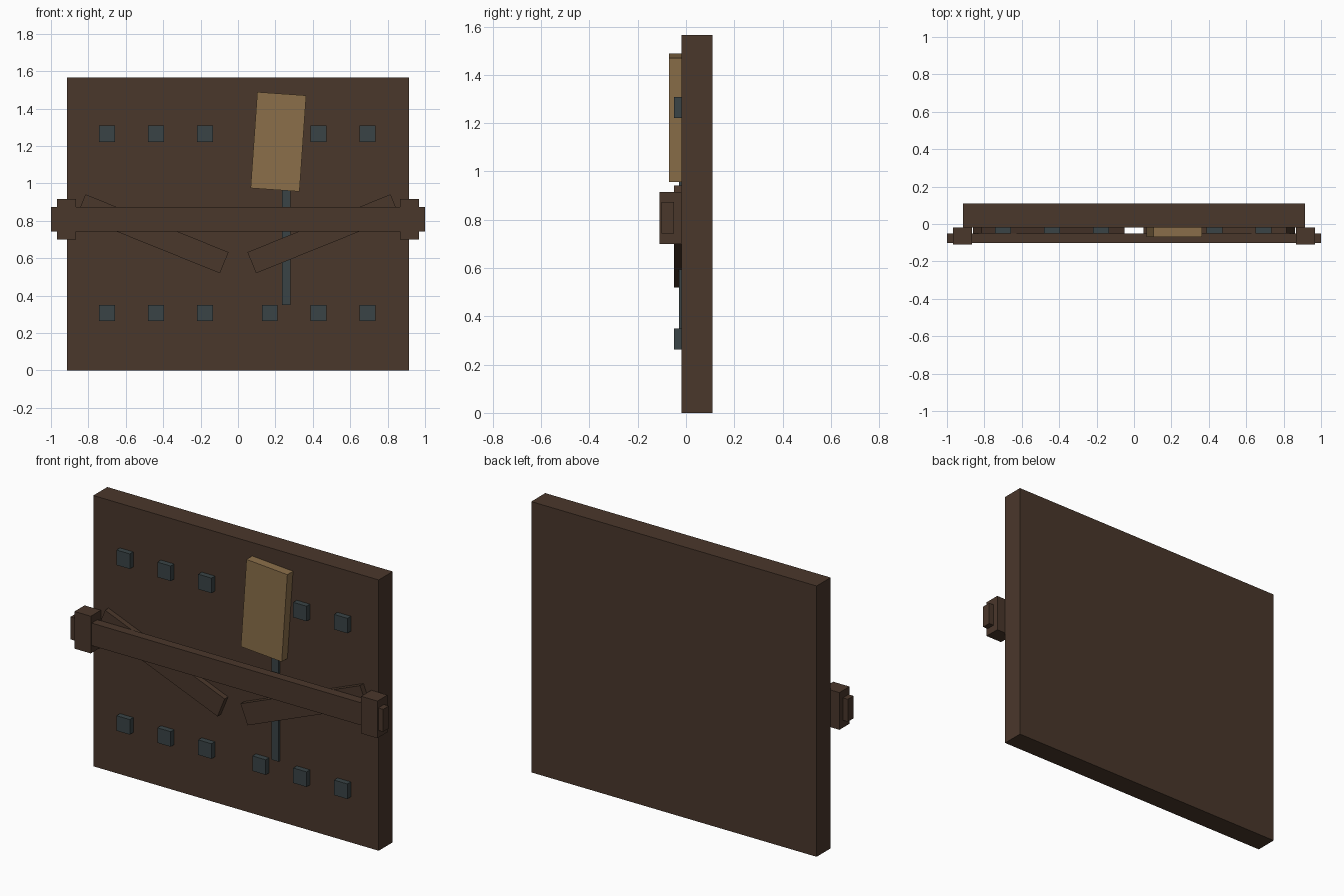
import bpy
import math

cube = bpy.data.objects.get("Cube")
if cube:
    bpy.data.objects.remove(cube, do_unlink=True)


def material(name, rgb):
    """Flat material from 0-255 display values."""
    linear = [((c / 255 + 0.055) / 1.055) ** 2.4 for c in rgb] + [1.0]
    mat = bpy.data.materials.new(name)
    mat.use_nodes = True
    mat.diffuse_color = linear
    bsdf = mat.node_tree.nodes["Principled BSDF"]
    bsdf.inputs["Base Color"].default_value = linear
    bsdf.inputs["Roughness"].default_value = 0.9
    return mat


dark_wood = material("dark wood", (74, 55, 43))
pale_wood = material("pale wood", (139, 111, 74))
iron = material("dark iron", (58, 68, 70))

PANEL_FRONT = -0.018


def board(name, mat, x, z, width, height, front, back=PANEL_FRONT, tilt=0):
    """Box centred on x, z between two depths, turned in the front plane."""
    bpy.ops.mesh.primitive_cube_add(size=1, location=(x, (front + back) / 2, z))
    obj = bpy.context.object
    obj.name = name
    obj.scale = (width, back - front, height)
    obj.rotation_euler.y = math.radians(tilt)
    obj.data.materials.append(mat)
    return obj


# Main door slab
board("door_panel", dark_wood, 0, 0.783, 1.826, 1.566, PANEL_FRONT, 0.11)

# Locking bar held off the slab by a bracket at each end
board("locking_bar", dark_wood, 0, 0.808, 2.0, 0.13, -0.102, -0.05)
for side, label in ((-1, "right"), (1, "left")):
    board(f"bar_bracket_{label}", dark_wood, side * 0.917, 0.808, 0.104, 0.215, -0.11)
    # Sloping brace falling towards the middle
    board(f"brace_{label}", dark_wood, side * 0.456, 0.73, 0.825, 0.122, -0.05,
          tilt=-side * 22)

# Two rows of square bolts
for row, z in (("lower", 0.307), ("upper", 1.265)):
    for i, x in enumerate((-0.7, -0.438, -0.177, 0.17, 0.431, 0.692)):
        board(f"bolt_{row}_{i + 1}", iron, x, z, 0.085, 0.087, -0.05)

# Tilted plaque and the thin strap running down from behind it
board("plaque", pale_wood, 0.216, 1.222, 0.262, 0.515, -0.07, tilt=4)
board("iron_strap", iron, 0.257, 0.675, 0.046, 0.65, -0.03)
